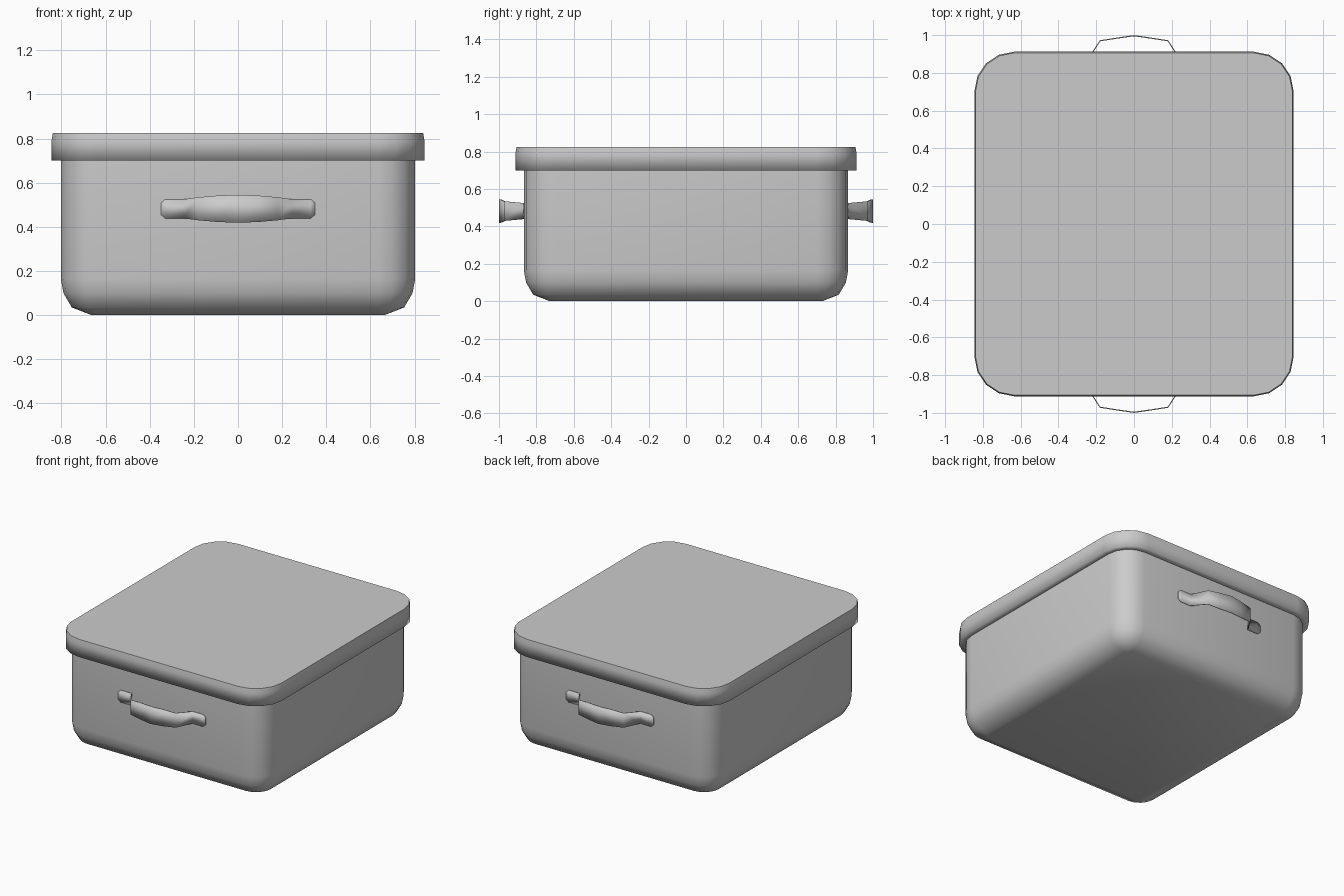
import bpy, bmesh
from math import cos, sin, pi

cube = bpy.data.objects.get("Cube")
if cube:
    bpy.data.objects.remove(cube, do_unlink=True)

grey = bpy.data.materials.new("plain_grey")
grey.use_nodes = True
color = (0.6, 0.6, 0.6, 1)
grey.diffuse_color = color
grey.node_tree.nodes["Principled BSDF"].inputs["Base Color"].default_value = color


def finish(name, bm):
    bmesh.ops.recalc_face_normals(bm, faces=bm.faces)
    mesh = bpy.data.meshes.new(name)
    bm.to_mesh(mesh)
    bm.free()
    mesh.materials.append(grey)
    obj = bpy.data.objects.new(name, mesh)
    bpy.context.collection.objects.link(obj)
    return obj


def rounded_ring(bm, half_x, half_y, radius, z, steps=4):
    """Rounded rectangle of vertices at one height."""
    ring = []
    for q, (sx, sy) in enumerate([(1, 1), (-1, 1), (-1, -1), (1, -1)]):
        for i in range(steps + 1):
            a = (q + i / steps) * pi / 2
            ring.append(bm.verts.new((sx * (half_x - radius) + radius * cos(a),
                                      sy * (half_y - radius) + radius * sin(a), z)))
    return ring


def rounded_box(name, half_x, half_y, radius, profile):
    """Stack of rounded rectangles, profile is (inset, height) upwards."""
    bm = bmesh.new()
    rings = [rounded_ring(bm, half_x - d, half_y - d, radius - d, z) for d, z in profile]
    for low, high in zip(rings, rings[1:]):
        n = len(low)
        for i in range(n):
            j = (i + 1) % n
            bm.faces.new((low[i], low[j], high[j], high[i]))
    bm.faces.new(rings[0])
    for f in bm.faces:
        f.smooth = True
    # The flat top stays crisp
    bm.faces.new(rings[-1]).smooth = False
    return finish(name, bm)


# Tub with a rounded bottom, and the overhanging lid
rounded_box("tub", 0.803, 0.867, 0.165,
            [(0.14, 0), (0.05, 0.035), (0.012, 0.1), (0, 0.165), (0, 0.72)])
rounded_box("lid", 0.845, 0.912, 0.21,
            [(0.04, 0.7), (0, 0.7), (0, 0.79), (0.006, 0.825)])

# Strap handles: (x, y, half height) from the middle to the tip
half = [(0, 0.997, 0.063), (0.09, 0.984, 0.06), (0.18, 0.97, 0.052),
        (0.245, 0.869, 0.043), (0.33, 0.869, 0.043), (0.35, 0.869, 0.026)]
strap = [(-x, y, h) for x, y, h in reversed(half[1:])] + half
for name, side in (("front_handle", -1), ("back_handle", 1)):
    bm = bmesh.new()
    pairs = [[bm.verts.new((x, side * y, 0.482 + s * h)) for s in (-1, 1)]
             for x, y, h in strap]
    for a, b in zip(pairs, pairs[1:]):
        bm.faces.new((a[0], b[0], b[1], a[1]))
    obj = finish(name, bm)
    thick = obj.modifiers.new("thickness", 'SOLIDIFY')
    thick.thickness = 0.006
    thick.offset = 0
    bpy.ops.object.select_all(action='DESELECT')
    obj.select_set(True)
    bpy.context.view_layer.objects.active = obj
    bpy.ops.object.shade_smooth_by_angle(angle=pi / 3)
